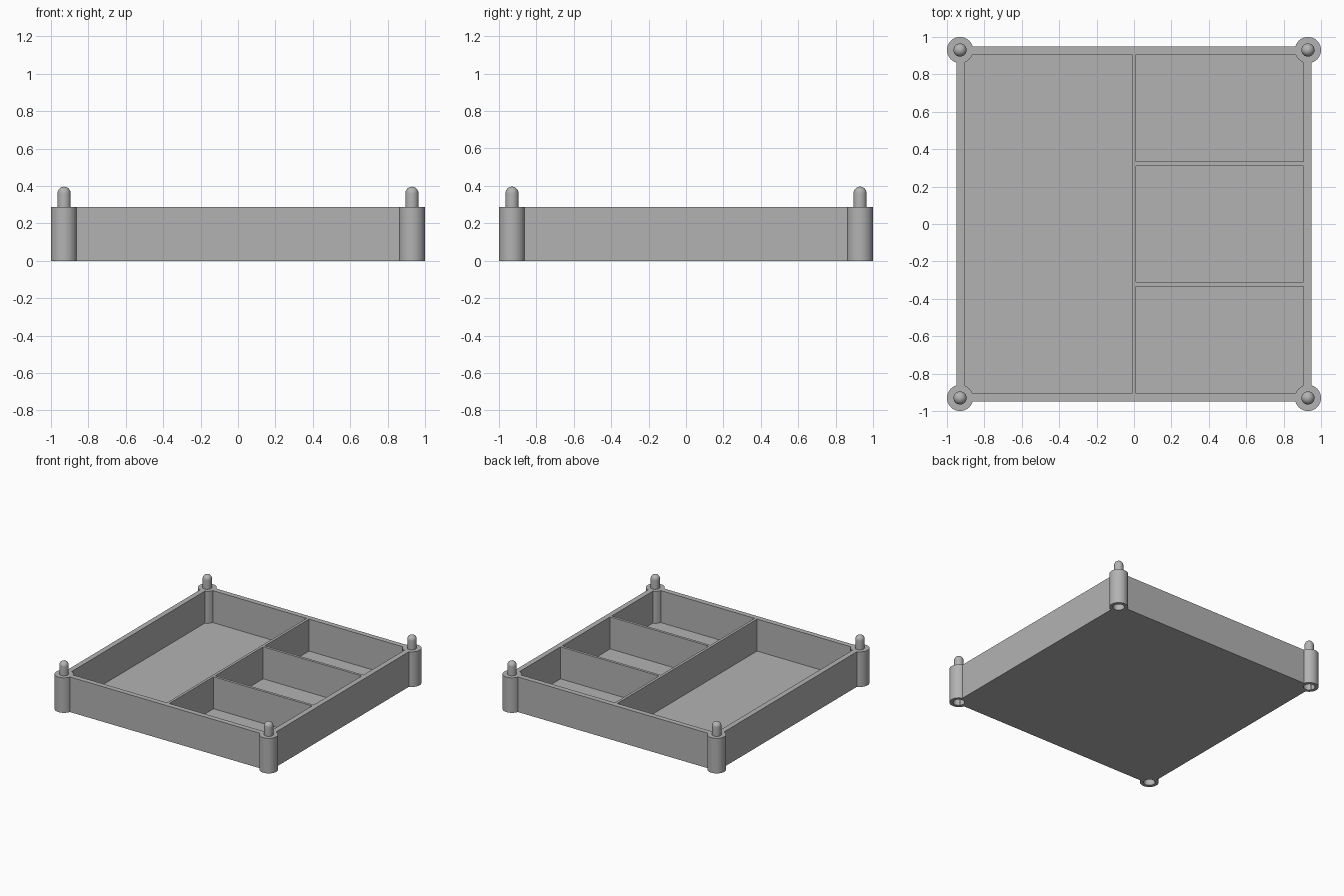
import bpy, bmesh, math
from mathutils import Matrix, Vector

if "Cube" in bpy.data.objects:
    bpy.data.objects.remove(bpy.data.objects["Cube"])

OUTER, INNER = 0.95, 0.907        # half widths of the tray wall
HEIGHT, FLOOR = 0.288, 0.025
DIVIDER, SPLIT = 0.011, 0.322     # divider half thickness, cross divider offset
POST_AT, POST_R, PIN_R, HOLE_R = 0.93, 0.07, 0.035, 0.043
PIN_TOP, HOLE_DEPTH = 0.396, 0.14

grey = bpy.data.materials.new("light_grey")
colour = (0.45, 0.45, 0.45, 1)
grey.diffuse_color = colour
grey.use_nodes = True
grey.node_tree.nodes["Principled BSDF"].inputs["Base Color"].default_value = colour


def make_object(name, bm):
    bmesh.ops.recalc_face_normals(bm, faces=bm.faces)
    mesh = bpy.data.meshes.new(name)
    bm.to_mesh(mesh)
    bm.free()
    mesh.materials.append(grey)
    obj = bpy.data.objects.new(name, mesh)
    bpy.context.collection.objects.link(obj)
    return obj


def box(name, low, high):
    low, high = Vector(low), Vector(high)
    bm = bmesh.new()
    bmesh.ops.create_cube(bm, size=1, matrix=Matrix.Translation((low + high) / 2)
                          @ Matrix.Diagonal((*(high - low), 1)))
    return make_object(name, bm)


def lathe(name, profile, x, y, steps=48):
    bm = bmesh.new()
    verts = [bm.verts.new((r, 0, z)) for r, z in profile]
    edges = [bm.edges.new(pair) for pair in zip(verts, verts[1:])]
    bmesh.ops.spin(bm, geom=verts + edges, cent=(0, 0, 0), axis=(0, 0, 1),
                   angle=math.tau, steps=steps)
    bmesh.ops.remove_doubles(bm, verts=bm.verts, dist=0.0005)
    bmesh.ops.translate(bm, verts=bm.verts, vec=(x, y, 0))
    return make_object(name, bm)


def combine(target, tool, operation):
    mod = target.modifiers.new(operation.lower(), "BOOLEAN")
    mod.operation, mod.solver, mod.object = operation, "EXACT", tool
    bpy.context.view_layer.objects.active = target
    bpy.ops.object.modifier_apply(modifier=mod.name)
    bpy.data.objects.remove(tool)


# Tray block hollowed into one long and three short compartments
tray = box("compartment_tray", (-OUTER, -OUTER, 0), (OUTER, OUTER, HEIGHT))
rows = [(-INNER, -SPLIT - DIVIDER), (-SPLIT + DIVIDER, SPLIT - DIVIDER),
        (SPLIT + DIVIDER, INNER)]
pockets = [(-INNER, -DIVIDER, -INNER, INNER)]
pockets += [(DIVIDER, INNER, y0, y1) for y0, y1 in rows]
for x0, x1, y0, y1 in pockets:
    combine(tray, box("pocket_cutter", (x0, y0, FLOOR), (x1, y1, 1)), "DIFFERENCE")

# Corner posts with round-ended pins, socketed underneath for stacking
dome = [(PIN_R * math.cos(a), PIN_TOP - PIN_R + PIN_R * math.sin(a))
        for a in (math.pi / 2 * i / 8 for i in range(9))]
post_profile = [(0, 0), (POST_R, 0), (POST_R, HEIGHT), (PIN_R, HEIGHT)] + dome
hole_profile = [(0, -0.1), (HOLE_R, -0.1), (HOLE_R, HOLE_DEPTH), (0, HOLE_DEPTH)]
for x in (-POST_AT, POST_AT):
    for y in (-POST_AT, POST_AT):
        combine(tray, lathe("corner_post", post_profile, x, y), "UNION")
        combine(tray, lathe("socket_cutter", hole_profile, x, y), "DIFFERENCE")

# Smooth round surfaces, crisp edges
bpy.ops.object.select_all(action="DESELECT")
tray.select_set(True)
bpy.context.view_layer.objects.active = tray
bpy.ops.object.shade_smooth_by_angle(angle=math.radians(30))
